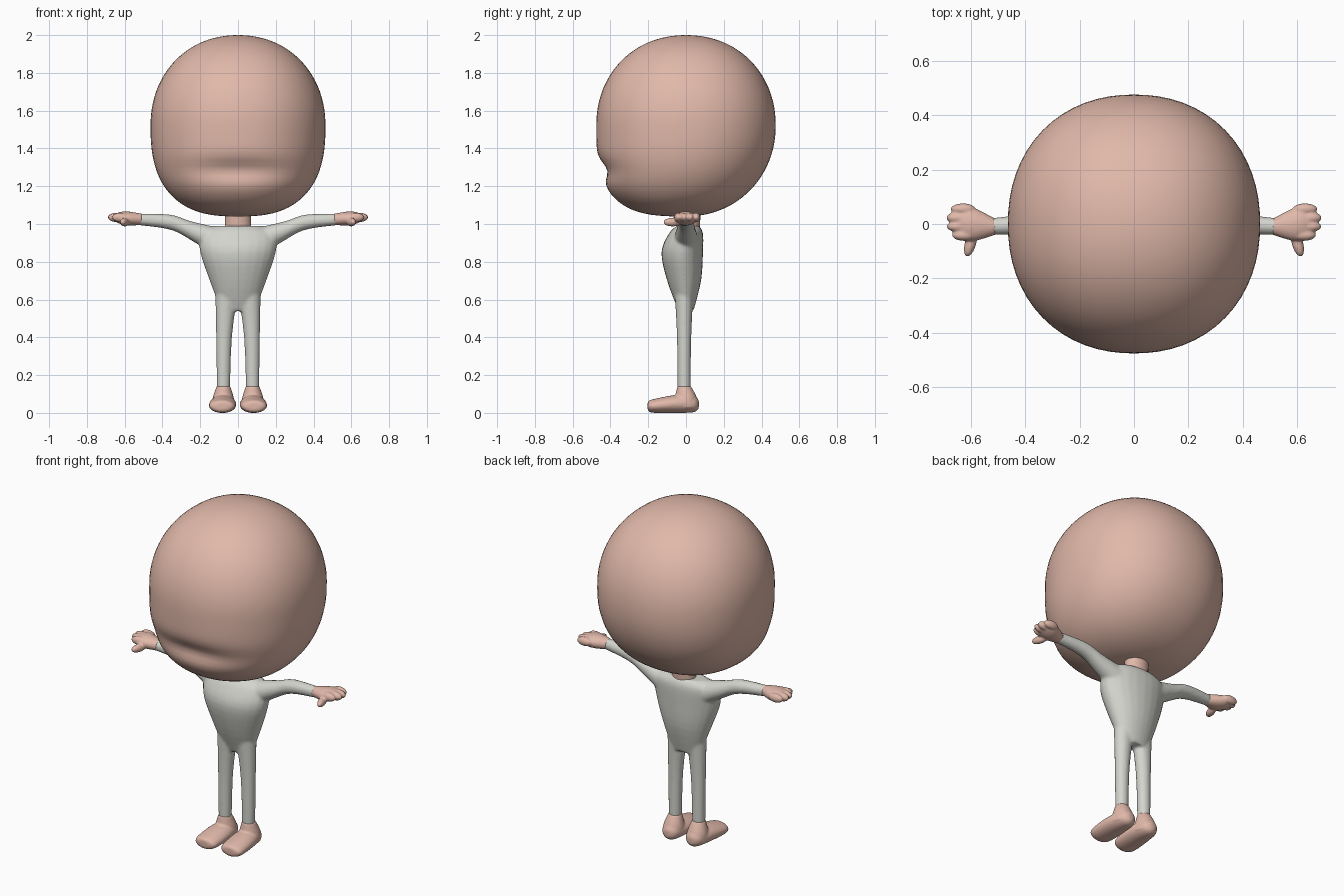
import bpy, bmesh
from math import sin, cos, pi, exp, atan2
from mathutils import Vector, Matrix

if "Cube" in bpy.data.objects:
    bpy.data.objects.remove(bpy.data.objects["Cube"], do_unlink=True)


def material(name, red, green, blue):
    mat = bpy.data.materials.new(name)
    mat.use_nodes = True
    colour = (red, green, blue, 1)
    mat.diffuse_color = colour
    mat.node_tree.nodes["Principled BSDF"].inputs["Base Color"].default_value = colour
    return mat


skin = material("skin", .75, .48, .4)
grey = material("suit grey", .65, .66, .61)


def spline(rows, steps=4):
    """Smooth interpolation through rows of numbers."""
    rows = [Vector(row) for row in rows]
    padded = [rows[0], *rows, rows[-1]]
    out = []
    for before, start, end, after in zip(padded, rows, rows[1:], padded[3:]):
        tangent_start, tangent_end = (end - before) / 2, (after - start) / 2
        for step in range(steps):
            t = step / steps
            ease = t * t * (3 - 2 * t)
            out.append(start.lerp(end, ease) + tangent_start * t * (1 - t) ** 2
                       - tangent_end * t * t * (1 - t))
    return out + [rows[-1]]


def loft(bm, axis, rows, side=1, segments=24):
    """Rows hold position along the axis, the two centres and the two radii."""
    across, up = [i for i in range(3) if i != axis]
    rings = []
    for position, centre_a, centre_b, radius_a, radius_b in spline(rows):
        ring = []
        for k in range(segments):
            angle = 2 * pi * k / segments
            point = Vector()
            point[axis] = position
            point[across] = centre_a + radius_a * cos(angle)
            point[up] = centre_b + radius_b * sin(angle)
            point.x *= side
            ring.append(bm.verts.new(point))
        rings.append(ring)
    for lower, upper in zip(rings, rings[1:]):
        for k in range(segments):
            bm.faces.new((lower[k - 1], lower[k], upper[k], upper[k - 1]))
    bm.faces.new(rings[0])
    bm.faces.new(rings[-1])


def blob(bm, centre, radii, side=1, turn=0):
    matrix = (Matrix.Diagonal((side, 1, 1, 1)) @ Matrix.Translation(centre)
              @ Matrix.Rotation(turn, 4, 'Z') @ Matrix.Diagonal((*radii, 1)))
    bmesh.ops.create_uvsphere(bm, u_segments=24, v_segments=12, radius=1, matrix=matrix)


def finish(name, bm, mat, voxel=0):
    """Make the object; a voxel size melts its overlapping pieces together."""
    bmesh.ops.recalc_face_normals(bm, faces=bm.faces[:])
    for face in bm.faces:
        face.smooth = True
    mesh = bpy.data.meshes.new(name)
    bm.to_mesh(mesh)
    bm.free()
    mesh.materials.append(mat)
    ob = bpy.data.objects.new(name, mesh)
    bpy.context.collection.objects.link(ob)
    if voxel:
        blend = ob.modifiers.new("blend", 'REMESH')
        blend.mode = 'VOXEL'
        blend.voxel_size = voxel
        blend.use_smooth_shade = True
        soften = ob.modifiers.new("soften", 'SMOOTH')
        soften.iterations = 4


def rounded(value, power):
    """Half width of a squared-off circle at the given height."""
    return max(0, 1 - abs(value) ** power) ** (1 / power)


# Head: dome with a full chin, flatter cheeks and a dent above the mouth
bm = bmesh.new()
bmesh.ops.create_uvsphere(bm, u_segments=64, v_segments=48, radius=1)
for vert in bm.verts:
    angle = atan2(vert.co.y, vert.co.x)
    height = vert.co.z
    fullness = 2.1 if height > 0 else 2.55 - sin(angle) / 2
    width = rounded(height, fullness)
    # slightly square outline seen from above
    square = (abs(cos(angle)) ** 2.15 + abs(sin(angle)) ** 2.15) ** (-1 / 2.15)
    x = .463 * width * square * cos(angle)
    y = .475 * width * square * sin(angle)
    z = 1.52 + .48 * height
    if y < 0:
        y += .04 * exp(-((z - 1.285) / .055) ** 2 - (x / .26) ** 2)
    vert.co = (x, y, z)
finish("head", bm, skin)

# Neck
bm = bmesh.new()
loft(bm, 2, [(.93, 0, .02, .07, .05), (1.1, 0, .02, .07, .06)])
finish("neck", bm, skin)

# Suit: torso, sleeves and trouser legs melted together
bm = bmesh.new()
loft(bm, 2, [(.54, 0, 0, .09, .04), (.7, 0, -.01, .15, .09), (.85, 0, -.02, .2, .11),
             (.95, 0, 0, .2, .09), (.99, 0, .01, .13, .06)])
for side in (1, -1):
    loft(bm, 0, [(.1, 0, .9, .07, .08), (.25, 0, .965, .05, .05),
                 (.36, 0, 1.01, .04, .04), (.54, -.01, 1.025, .03, .03)], side)
    loft(bm, 2, [(.12, .077, -.01, .035, .035), (.4, .074, -.01, .042, .038),
                 (.64, .06, -.01, .06, .05)], side)
finish("suit", bm, grey, voxel=.009)

for side, label in ((1, "left"), (-1, "right")):
    # Hand: flat mitt, four stubby fingers and a thumb pointing forward
    bm = bmesh.new()
    loft(bm, 0, [(.51, -.01, 1.025, .03, .03), (.6, 0, 1.03, .063, .037),
                 (.665, .01, 1.035, .04, .015)], side)
    for finger in range(4):
        spread = finger - 1.6
        tip = Vector((.645 - .009 * spread ** 2, .01 + .032 * spread, 1.035))
        blob(bm, tip, (.046, .021, .025), side)
    blob(bm, (.6, -.07, 1.01), (.052, .021, .023), side, turn=-1.3)
    finish(label + "_hand", bm, skin, voxel=.005)

    # Foot: wedge with a broad toe, rounded heel and tapering ankle
    bm = bmesh.new()
    loft(bm, 1, [(-.203, .084, .037, .03, .02), (-.18, .084, .036, .067, .035),
                 (-.06, .08, .047, .07, .047), (.04, .077, .048, .05, .045),
                 (.068, .077, .045, .015, .02)], side)
    loft(bm, 2, [(.03, .078, 0, .06, .06), (.08, .078, 0, .056, .058),
                 (.142, .077, -.01, .036, .036)], side)
    finish(label + "_foot", bm, skin, voxel=.006)
